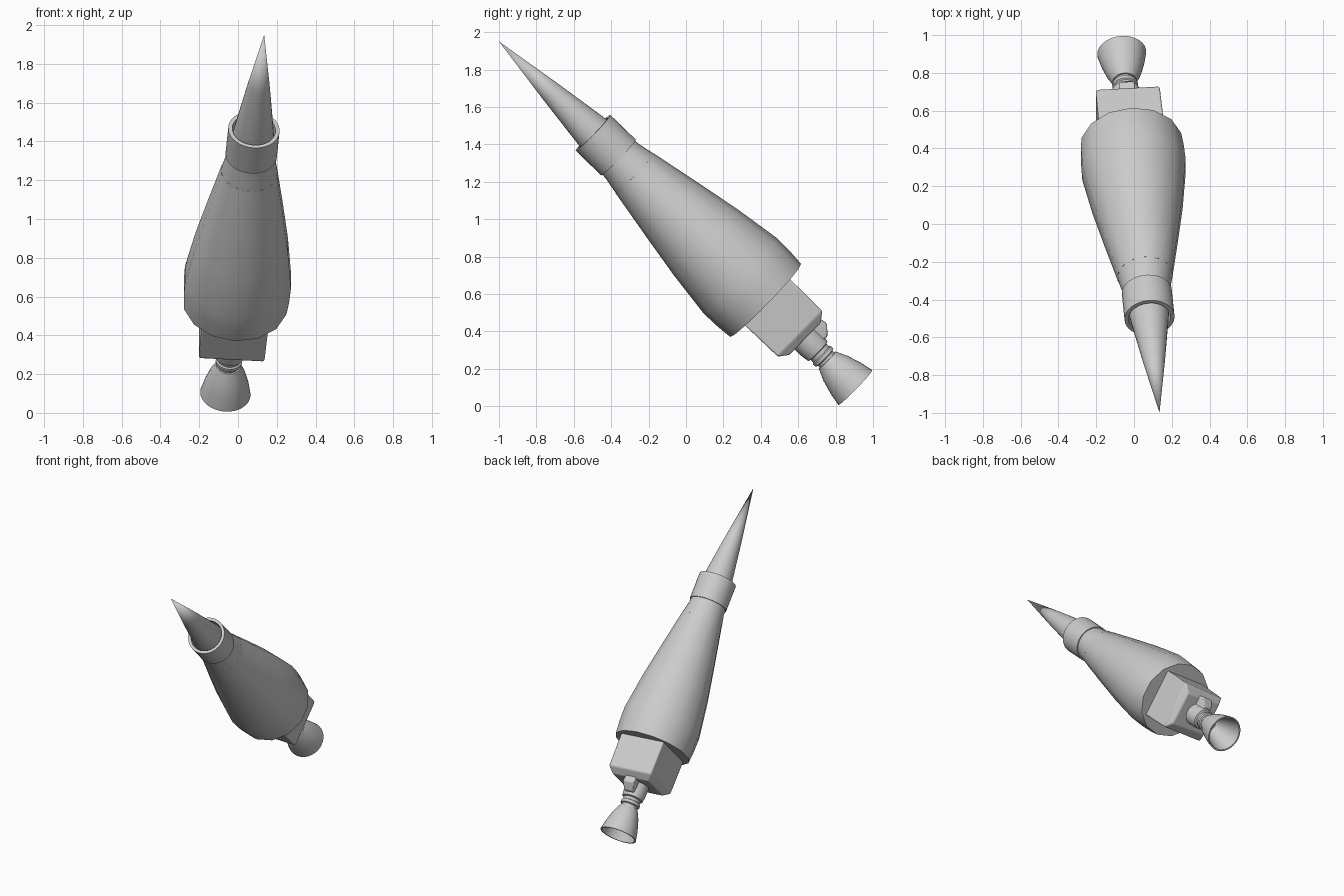
import bpy, bmesh, math
from mathutils import Vector, Matrix

if "Cube" in bpy.data.objects:
    bpy.data.objects.remove(bpy.data.objects["Cube"])

# Tilted long axis of the model: local z runs from nozzle exit to needle tip
tail, tip = Vector((-0.065, 0.905, 0.10)), Vector((0.135, -1.0, 1.95))
length = (tip - tail).length
d = (tip - tail).normalized()
side = (Vector((1, 0, 0)) - d * d.x).normalized()
up = d.cross(side)
frame = Matrix((side, up, d)).transposed().to_4x4()
frame.translation = tail

grey = bpy.data.materials.new("light_grey")
grey.use_nodes = True
colour = (0.6, 0.6, 0.6, 1)
grey.diffuse_color = colour
grey.node_tree.nodes["Principled BSDF"].inputs["Base Color"].default_value = colour


def finish(name, bm, angle):
    bmesh.ops.remove_doubles(bm, verts=bm.verts, dist=1e-5)
    bmesh.ops.recalc_face_normals(bm, faces=bm.faces)
    mesh = bpy.data.meshes.new(name)
    bm.to_mesh(mesh)
    bm.free()
    mesh.materials.append(grey)
    obj = bpy.data.objects.new(name, mesh)
    bpy.context.collection.objects.link(obj)
    obj.matrix_world = frame
    bpy.ops.object.select_all(action='DESELECT')
    obj.select_set(True)
    bpy.context.view_layer.objects.active = obj
    bpy.ops.object.shade_smooth_by_angle(angle=math.radians(angle))
    return obj


def lathe(name, profile, sides=32, angle=30):
    """Turn a (radius, height) profile around the long axis."""
    bm = bmesh.new()
    verts = [bm.verts.new((0, r, z)) for r, z in profile]
    edges = [bm.edges.new(pair) for pair in zip(verts, verts[1:])]
    bmesh.ops.spin(bm, geom=verts + edges, cent=(0, 0, 0), axis=(0, 0, 1),
                   angle=2 * math.pi, steps=sides, use_merge=True)
    return finish(name, bm, angle)


def block(name, sections):
    """Loft rectangles given as (half width, y low, y high, height)."""
    bm = bmesh.new()
    rings = [[bm.verts.new(p) for p in ((-w, a, z), (w, a, z), (w, b, z), (-w, b, z))]
             for w, a, b, z in sections]
    for low, high in zip(rings, rings[1:]):
        for i in range(4):
            j = (i + 1) % 4
            bm.faces.new((low[i], low[j], high[j], high[i]))
    bm.faces.new(rings[0])
    bm.faces.new(rings[-1])
    obj = finish(name, bm, 20)
    bevel = obj.modifiers.new("soft_edges", 'BEVEL')
    bevel.width, bevel.segments = 0.008, 2
    return obj


# Hollow exhaust bell with its closed throat
lathe("nozzle_bell", [(0, 0.2), (0.05, 0.2), (0.085, 0.12), (0.12, 0), (0.13, 0),
                      (0.116, 0.07), (0.092, 0.15), (0.064, 0.21), (0, 0.21)])

# Stepped neck between bell and engine housing
lathe("nozzle_neck", [(0, 0.2), (0.056, 0.2), (0.056, 0.225), (0.068, 0.23), (0.068, 0.25),
                      (0.06, 0.255), (0.06, 0.275), (0.074, 0.28), (0.08, 0.33),
                      (0.08, 0.4), (0, 0.4)])

# Wedge-shaped lug on the neck, and the chamfered square housing
block("neck_lug", [(0.034, 0.04, 0.093, 0.30), (0.042, 0.04, 0.14, 0.35),
                   (0.042, 0.04, 0.13, 0.4)])
block("engine_housing", [(0.145, -0.12, 0.12, 0.385), (0.17, -0.17, 0.17, 0.425),
                         (0.172, -0.173, 0.173, 0.69)])

# Faceted main hull, widest near its base
lathe("hull", [(0, 0.67), (0.272, 0.67), (0.279, 0.755), (0.281, 0.86), (0.245, 1.12),
               (0.2, 1.37), (0.147, 1.65), (0, 1.65)], sides=14, angle=35)

# Tapered shoulder and open front collar
lathe("shoulder", [(0, 1.64), (0.146, 1.64), (0.144, 1.66), (0.128, 1.74), (0.124, 1.79), (0, 1.79)])
lathe("front_collar", [(0.112, 1.77), (0.133, 1.77), (0.133, 1.96), (0.112, 1.96), (0.112, 1.77)])

# Long needle nose seated inside the collar
lathe("needle_nose", [(0, 1.78), (0.108, 1.78), (0.106, 1.93), (0.058, 2.28), (0, length)])
